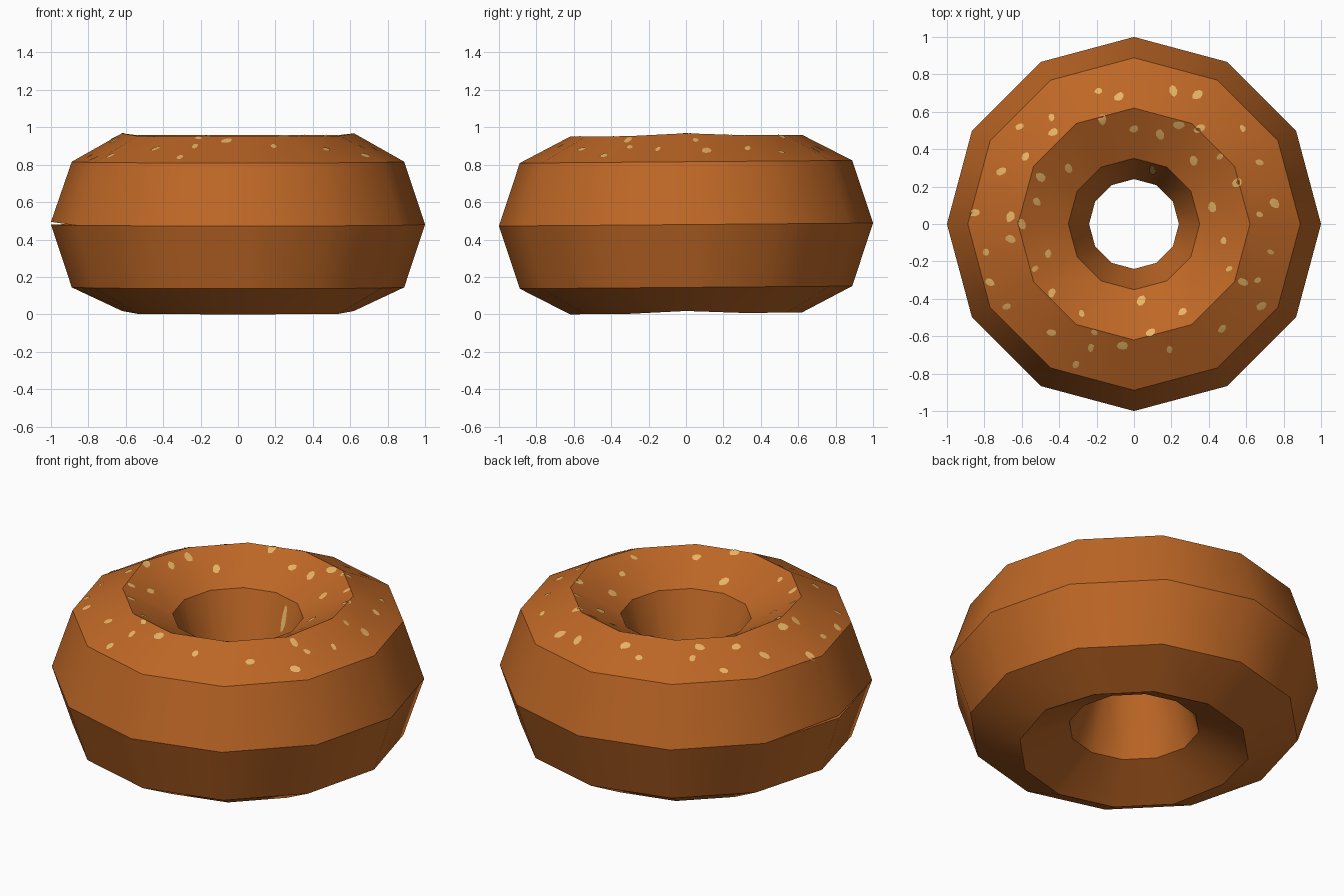
import bpy, bmesh, math, random
from mathutils import Vector
from mathutils.bvhtree import BVHTree

random.seed(4)
cube = bpy.data.objects.get("Cube")
if cube:
    bpy.data.objects.remove(cube, do_unlink=True)

SIDES, MAJOR, MINOR_R, MINOR_Z, MID = 12, 0.62, 0.38, 0.475, 0.48


def make_material(name, rgb):
    mat = bpy.data.materials.new(name)
    mat.use_nodes = True
    mat.diffuse_color = (*rgb, 1)
    mat.node_tree.nodes["Principled BSDF"].inputs["Base Color"].default_value = (*rgb, 1)
    return mat


def add_object(name, bm, mat):
    mesh = bpy.data.meshes.new(name)
    bm.to_mesh(mesh)
    mesh.materials.append(mat)
    obj = bpy.data.objects.new(name, mesh)
    bpy.context.collection.objects.link(obj)
    return obj


def smooth(obj, angle):
    bpy.ops.object.select_all(action="DESELECT")
    obj.select_set(True)
    bpy.context.view_layer.objects.active = obj
    bpy.ops.object.shade_smooth_by_angle(angle=math.radians(angle))


def bread_half(side):
    """Half of an eight-sided ring, slightly uneven; side is 1 for top, -1 for bottom."""
    bm = bmesh.new()
    rings = []
    for i in range(SIDES):
        turn = math.tau * i / SIDES
        ring = []
        for j in range(5):
            a = math.pi * j / 4
            r = MAJOR + MINOR_R * math.cos(a)
            x, y = r * math.cos(turn), r * math.sin(turn)
            z = MID + side * MINOR_Z * math.sin(a) + 0.008 * y
            if j == 2 and abs(y) < 0.01:        # raised crest on the left and right
                z += 0.013
            if side > 0 and j == 0 and x < -0.95:   # seam opens at one corner
                z += 0.014
            ring.append(bm.verts.new((x, y, z)))
        rings.append(ring)
    for i in range(SIDES):
        a, b = rings[i], rings[(i + 1) % SIDES]
        for j in range(5):                      # the last strip closes the cut
            k = (j + 1) % 5
            bm.faces.new((a[j], b[j], b[k], a[k]))
    bmesh.ops.recalc_face_normals(bm, faces=bm.faces)
    return bm


crust = make_material("baked crust", (0.515, 0.136, 0.019))
seed_mat = make_material("pale sesame", (0.80, 0.456, 0.127))

# Bread halves
top_bm, bottom_bm = bread_half(1), bread_half(-1)
top = add_object("top_half", top_bm, crust)
bottom = add_object("bottom_half", bottom_bm, crust)
surface = BVHTree.FromBMesh(top_bm)
for half in (top, bottom):
    smooth(half, 33)

# Seeds: thin irregular patches pressed on the top crust (hundredths of a unit)
spots = [(-19, 71), (-8, 68), (21, 71), (34, 69), (-44, 57), (-61, 52), (-43, 49),
         (-17, 56), (0, 51), (24, 53), (35, 51), (14, 48), (58, 51), (-58, 36),
         (-35, 30), (-71, 28), (-50, 25), (10, 29), (32, 34), (46, 36), (67, 33),
         (55, 22), (-52, 12), (-85, 6), (-66, 4), (-60, 0), (-66, -8), (-79, -15),
         (-46, -16), (-53, -24), (-77, -31), (-44, -37), (-68, -44), (-28, -48),
         (-44, -58), (-21, -58), (-23, -66), (-6, -65), (-31, -75), (9, -58),
         (19, -67), (26, -47), (4, -41), (48, -9), (42, 9), (67, 5), (75, 11),
         (73, -15), (51, -24), (58, -31), (66, -30), (68, -44), (47, -56)]


def on_crust(x, y, lift):
    hit, normal, _, _ = surface.ray_cast(Vector((x, y, 2)), Vector((0, 0, -1)))
    return hit + normal * lift


seeds = bmesh.new()
for sx, sy in spots:
    cx, cy = sx / 100, sy / 100
    size, spin = random.uniform(0.016, 0.027), random.uniform(0, math.pi)
    rim = []
    for k in range(8):
        a = math.tau * k / 8
        u = size * 1.2 * math.cos(a) * random.uniform(0.85, 1.1)
        v = size * 0.85 * math.sin(a) * random.uniform(0.85, 1.1)
        x = cx + u * math.cos(spin) - v * math.sin(spin)
        y = cy + u * math.sin(spin) + v * math.cos(spin)
        rim.append(seeds.verts.new(on_crust(x, y, 0.003)))
    middle = seeds.verts.new(on_crust(cx, cy, 0.004))
    for k in range(8):
        seeds.faces.new((middle, rim[k], rim[(k + 1) % 8]))
smooth(add_object("sesame_seeds", seeds, seed_mat), 33)

for bm in (top_bm, bottom_bm, seeds):
    bm.free()
